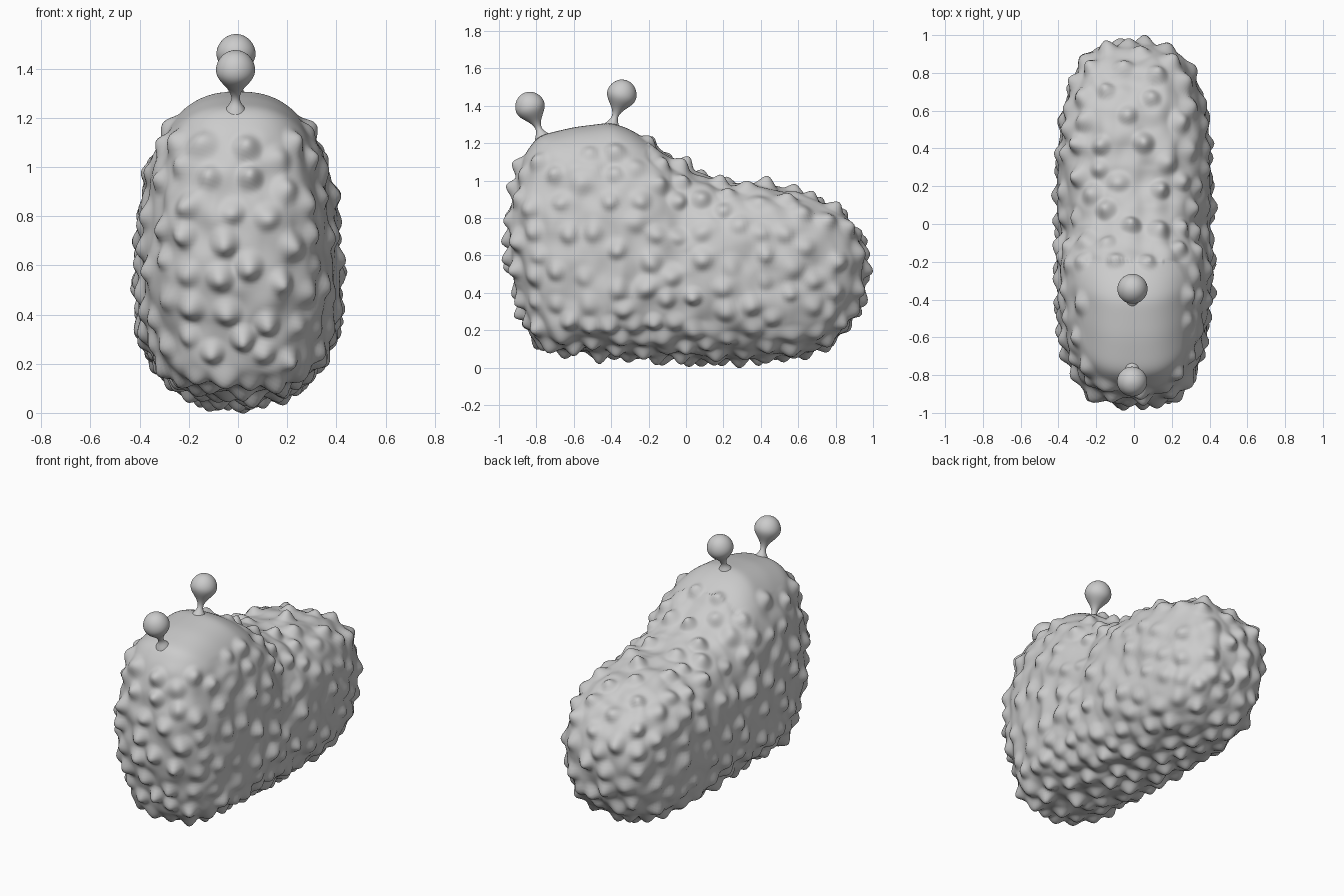
import bpy, bmesh, math, random
from mathutils import Vector, kdtree, noise

if "Cube" in bpy.data.objects:
    bpy.data.objects.remove(bpy.data.objects["Cube"])

random.seed(7)
TAU = 2 * math.pi

# Side outline of the body (y, z), counter-clockwise from the rear
OUTLINE = [(.96, .55), (.935, .7), (.83, .83), (.62, .935), (.4, .975), (.2, .99),
           (.05, 1.045), (-.05, 1.1), (-.18, 1.2), (-.3, 1.275), (-.4, 1.31),
           (-.6, 1.285), (-.79, 1.24), (-.87, 1.13), (-.925, .95), (-.95, .78),
           (-.925, .5), (-.87, .33), (-.82, .15), (-.7, .10), (-.4, .075),
           (0, .05), (.4, .055), (.65, .085), (.82, .16), (.92, .33)]
CY, CZ, HALF_WIDTH = -.05, .55, .405


def radius_table(n=720):
    polar = []
    for (ay, az), (by, bz) in zip(OUTLINE, OUTLINE[1:] + OUTLINE[:1]):
        for k in range(12):
            t = k / 12
            y, z = ay + (by - ay) * t - CY, az + (bz - az) * t - CZ
            polar.append((math.atan2(z, y) % TAU, math.hypot(y, z)))
    polar.sort()
    polar = [(polar[-1][0] - TAU, polar[-1][1])] + polar + [(polar[0][0] + TAU, polar[0][1])]
    table, j = [], 0
    for i in range(n):
        a = TAU * i / n
        while polar[j + 1][0] < a:
            j += 1
        (a0, r0), (a1, r1) = polar[j], polar[j + 1]
        table.append(r0 + (r1 - r0) * (a - a0) / max(a1 - a0, 1e-9))
    for _ in range(25):
        table = [(table[i - 1] + 2 * table[i] + table[(i + 1) % n]) / 4 for i in range(n)]
    return table


def finish(bm, name):
    for f in bm.faces:
        f.smooth = True
    mesh = bpy.data.meshes.new(name)
    bm.to_mesh(mesh)
    bm.free()
    ob = bpy.data.objects.new(name, mesh)
    bpy.context.collection.objects.link(ob)
    return ob


# Body: a sphere inflated to the side outline, fuller at the two ends
table = radius_table()
bm = bmesh.new()
bmesh.ops.create_icosphere(bm, subdivisions=7, radius=1)
for v in bm.verts:
    d = v.co.normalized()
    rr = math.hypot(d.y, d.z)
    power = 2.45 + .75 * (d.y / max(rr, 1e-6)) ** 4
    s = (abs(d.x) ** power + rr ** power) ** (-1 / power)
    ang = (math.atan2(d.z, d.y) % TAU) / TAU * len(table)
    i = int(ang) % len(table)
    f = ang - int(ang)
    R = table[i] * (1 - f) + table[(i + 1) % len(table)] * f
    k = R * s
    v.co = (HALF_WIDTH * d.x * s, CY + d.y * k, CZ + d.z * k)
    # shallow fold on each flank where the head meets the back
    fold = math.exp(-((v.co.y + .03 - .1 * (v.co.z - .8)) / .08) ** 2)
    v.co.x *= 1 - .07 * fold * min(1, max(0, (v.co.z - .4) / .4))
bm.normal_update()
bm.verts.ensure_lookup_table()

# Soft warts scattered over the skin, leaving the crown smooth
tree = kdtree.KDTree(len(bm.verts))
for v in bm.verts:
    tree.insert(v.co, v.index)
tree.balance()
base = [v.co.copy() for v in bm.verts]
normals = [v.normal.copy() for v in bm.verts]
shift = [Vector() for _ in base]
centres = []
for _ in range(9000):
    i = random.randrange(len(base))
    p = base[i]
    gap = .105 if p.z < .35 else .12
    if p.z > 1.12 and p.y < -.2 and abs(p.x) < .27:
        continue
    if p.z > .9 and abs(p.x) < .12 and p.y > -.25:
        gap = .15
    if all((p - q).length > gap for q in centres):
        centres.append(p)
        flank = abs(normals[i].x)
        height = random.uniform(.032, .056) * (1 - .35 * flank)
        reach = random.uniform(.065, .085)
        push = (normals[i] + Vector((0, 0, -.3 if p.z < .9 else .1))).normalized()
        for co, j, dist in tree.find_range(p, reach):
            t = dist / reach
            shift[j] += push * height * (1 - t * t) ** 2.6

# Wavy ripples between the warts
for v in bm.verts:
    p = base[v.index]
    crown = min(1, max(0, (1.17 - p.z) / .1)) if p.y < -.2 else 1
    wave = noise.noise(Vector((p.x * 10, p.y * 10, p.z * 8))) * .02 * crown
    v.co = p + shift[v.index] + normals[v.index] * wave
finish(bm, "warty_body")

# Two stalked bulbs on the crown, lathed from a teardrop profile
PROFILE = [(.05, -.03), (.036, -.005), (.021, .015), (.016, .035), (.02, .055), (.034, .08),
           (.056, .105), (.075, .13), (.083, .157), (.076, .19), (.055, .22), (.028, .236),
           (0, .24)]


def bulb(name, foot, centre):
    foot, centre = Vector(foot), Vector(centre)
    rot = (centre - foot).to_track_quat('Z', 'Y')
    bm = bmesh.new()
    pts = [bm.verts.new((r, 0, z)) for r, z in PROFILE]
    edges = [bm.edges.new(e) for e in zip(pts, pts[1:])]
    bmesh.ops.spin(bm, geom=pts + edges, axis=(0, 0, 1), cent=(0, 0, 0),
                   angle=TAU, steps=24, use_duplicate=False)
    bmesh.ops.remove_doubles(bm, verts=bm.verts, dist=.0005)
    bmesh.ops.recalc_face_normals(bm, faces=bm.faces)
    for v in bm.verts:
        v.co = foot + rot @ v.co
    ob = finish(bm, name)
    sub = ob.modifiers.new("smooth", 'SUBSURF')
    sub.levels = sub.render_levels = 2


bulb("rear_stalk_bulb", (-.008, -.39, 1.308), (-.008, -.345, 1.455))
bulb("front_stalk_bulb", (-.01, -.775, 1.247), (-.01, -.835, 1.398))
